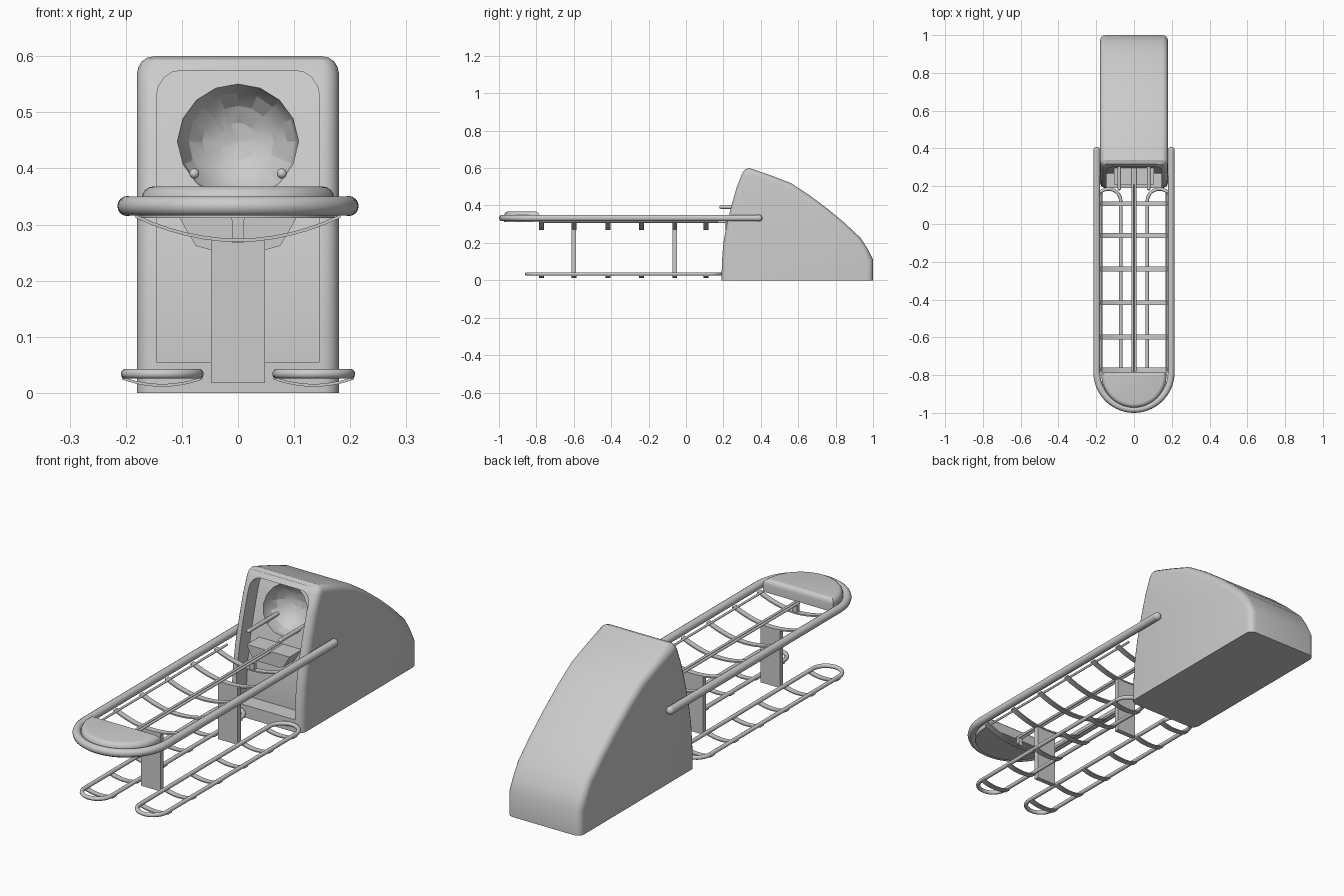
import bpy, bmesh, math
from mathutils import Vector

if "Cube" in bpy.data.objects:
    bpy.data.objects.remove(bpy.data.objects["Cube"])


def finish(ob, angle=35):
    bpy.ops.object.select_all(action='DESELECT')
    ob.select_set(True)
    bpy.context.view_layer.objects.active = ob
    bpy.ops.object.shade_smooth_by_angle(angle=math.radians(angle))
    return ob


def prism(name, pts, axis, lo, hi, bevel=0, edge_test=None, segs=4):
    """Extrude a 2D outline along an axis, optionally bevelling chosen edges."""
    def place(p, t):
        return {'x': (t, p[0], p[1]), 'y': (p[0], t, p[1]), 'z': (p[0], p[1], t)}[axis]
    bm = bmesh.new()
    a = [bm.verts.new(place(p, lo)) for p in pts]
    b = [bm.verts.new(place(p, hi)) for p in pts]
    bm.faces.new(a)
    bm.faces.new(b[::-1])
    n = len(pts)
    for i in range(n):
        bm.faces.new((a[i], b[i], b[(i + 1) % n], a[(i + 1) % n]))
    bmesh.ops.recalc_face_normals(bm, faces=bm.faces)
    if bevel:
        es = [e for e in bm.edges if edge_test(e.verts[0].co, e.verts[1].co)]
        bmesh.ops.bevel(bm, geom=es, offset=bevel, segments=segs, profile=0.5, affect='EDGES')
        bmesh.ops.recalc_face_normals(bm, faces=bm.faces)
    me = bpy.data.meshes.new(name)
    bm.to_mesh(me)
    bm.free()
    ob = bpy.data.objects.new(name, me)
    bpy.context.collection.objects.link(ob)
    return finish(ob)


def tube(name, pts, r, cyclic=False, caps=False):
    cu = bpy.data.curves.new(name, 'CURVE')
    cu.dimensions = '3D'
    cu.bevel_depth = r
    cu.bevel_resolution = 3
    cu.use_fill_caps = True
    sp = cu.splines.new('POLY')
    sp.points.add(len(pts) - 1)
    for q, p in zip(sp.points, pts):
        q.co = (*p, 1)
    sp.use_cyclic_u = cyclic
    ob = bpy.data.objects.new(name, cu)
    bpy.context.collection.objects.link(ob)
    bpy.ops.object.select_all(action='DESELECT')
    ob.select_set(True)
    bpy.context.view_layer.objects.active = ob
    bpy.ops.object.convert(target='MESH')
    ob = finish(bpy.context.object, 50)
    if caps:
        for p in (pts[0], pts[-1]):
            bpy.ops.mesh.primitive_uv_sphere_add(segments=16, ring_count=8, radius=r, location=p)
            bpy.context.object.name = name + "_end"
            finish(bpy.context.object, 50)
    return ob


def arc(cx, cy, r, a0, a1, n=16):
    return [(cx + r * math.cos(math.radians(a0 + (a1 - a0) * i / n)),
             cy + r * math.sin(math.radians(a0 + (a1 - a0) * i / n))) for i in range(n + 1)]


def slat(name, cx, y, half, z_end, sag, width=0.026, t=0.006):
    """Hammock-shaped cross strip."""
    top = [(cx + half * u / 6, z_end - sag * (1 - (u / 6) ** 2)) for u in range(-6, 7)]
    return prism(name, top + [(x, z - t) for x, z in reversed(top)], 'y', y - width / 2, y + width / 2)


def cut(ob, cutter):
    m = ob.modifiers.new("cut", 'BOOLEAN')
    m.operation = 'DIFFERENCE'
    m.solver = 'EXACT'
    m.object = cutter
    bpy.context.view_layer.objects.active = ob
    bpy.ops.object.modifier_apply(modifier=m.name)
    bpy.data.objects.remove(cutter)


# housing: side profile with rounded side edges
front = [(0.19, 0), (0.192, 0.1), (0.2, 0.2), (0.218, 0.3), (0.243, 0.4), (0.272, 0.5), (0.302, 0.575)]
back = [(0.318, 0.594), (0.34, 0.6), (0.45, 0.562), (0.56, 0.52), (0.66, 0.455), (0.76, 0.38),
        (0.85, 0.305), (0.935, 0.225), (0.97, 0.17), (1.0, 0.11), (1.0, 0)]
housing = prism("housing", front + back, 'x', -0.18, 0.18, 0.03,
                lambda p, q: abs(p.x - q.x) < 1e-5 and max(p.z, q.z) > 0.01)

# front opening, following the curved face
inner = [(0.192, 0.055)] + front[1:]
recess = prism("recess_cutter",
               [(y - 0.1, z) for y, z in inner] + [(y + 0.075, z) for y, z in reversed(inner)],
               'x', -0.145, 0.145, 0.045,
               lambda p, q: abs(p.x - q.x) < 1e-5 and min(p.z, q.z) > 0.57)
recess.hide_render = True
cut(housing, recess)

# round hollow in the recess wall
bpy.ops.mesh.primitive_uv_sphere_add(segments=16, ring_count=10, radius=0.108,
                                     location=(0, 0.333, 0.448), rotation=(math.pi / 2, 0, 0))
hollow = bpy.context.object
hollow.hide_render = True
cut(housing, hollow)
finish(housing, 30)

# tray block inside the opening
prism("inner_tray", [(-0.105, 0.315), (-0.095, 0.295), (-0.075, 0.262), (-0.05, 0.255),
                     (0.05, 0.255), (0.075, 0.262), (0.095, 0.295), (0.105, 0.315)], 'y', 0.21, 0.31)

# main U-shaped rail
R, ZR = 0.197, 0.333
rail = [(R, 0.39)] + arc(0, -0.785, R, 0, -180, 28) + [(-R, 0.39)]
tube("main_rail", [(x, y, ZR) for x, y in rail], 0.018, caps=True)

# padded end seat
prism("end_seat", [(0.172, -0.785)] + arc(0, -0.8, 0.172, 0, -180, 24) + [(-0.172, -0.785)],
      'z', 0.312, 0.368, 0.022,
      lambda p, q: min(p.z, q.z) > 0.36, 4)

# spine beam with end posts
for s in (-1, 1):
    tube("spine_rod", [(s * 0.007, -0.78, 0.312), (s * 0.007, 0.31, 0.312)], 0.006)
for y in (-0.77, 0.105):
    prism("spine_post", [(-0.011, 0.268), (0.011, 0.268), (0.011, 0.312), (-0.011, 0.312)],
          'y', y - 0.008, y + 0.008)

# legs
for y in (-0.6, -0.06):
    prism("leg", [(-0.048, 0.018), (0.048, 0.018), (0.048, 0.275), (-0.048, 0.275)],
          'y', y - 0.011, y + 0.011)

# cross slats, upper and lower
rows = (-0.772, -0.598, -0.417, -0.238, -0.06, 0.107)
for y in rows:
    slat("upper_slat", 0, y, 0.183, 0.318, 0.043)

for s in (-1, 1):
    # thin side rods and hand grips
    tube("side_rod", [(s * 0.172, -0.78, 0.312), (s * 0.172, 0.17, 0.312)], 0.005)
    tube("hand_grip", [(s * 0.078, 0.187, 0.391), (s * 0.078, 0.42, 0.391)], 0.009, caps=True)
    # lower runner loop with its slats
    loop = arc(s * 0.135, 0.12, 0.065, 0, 180, 14) + arc(s * 0.135, -0.787, 0.065, 180, 360, 14)
    tube("runner_loop", [(x, y, 0.034) for x, y in loop], 0.009, cyclic=True)
    for y in rows:
        slat("lower_slat", s * 0.135, y, 0.072, 0.029, 0.013, t=0.005)
